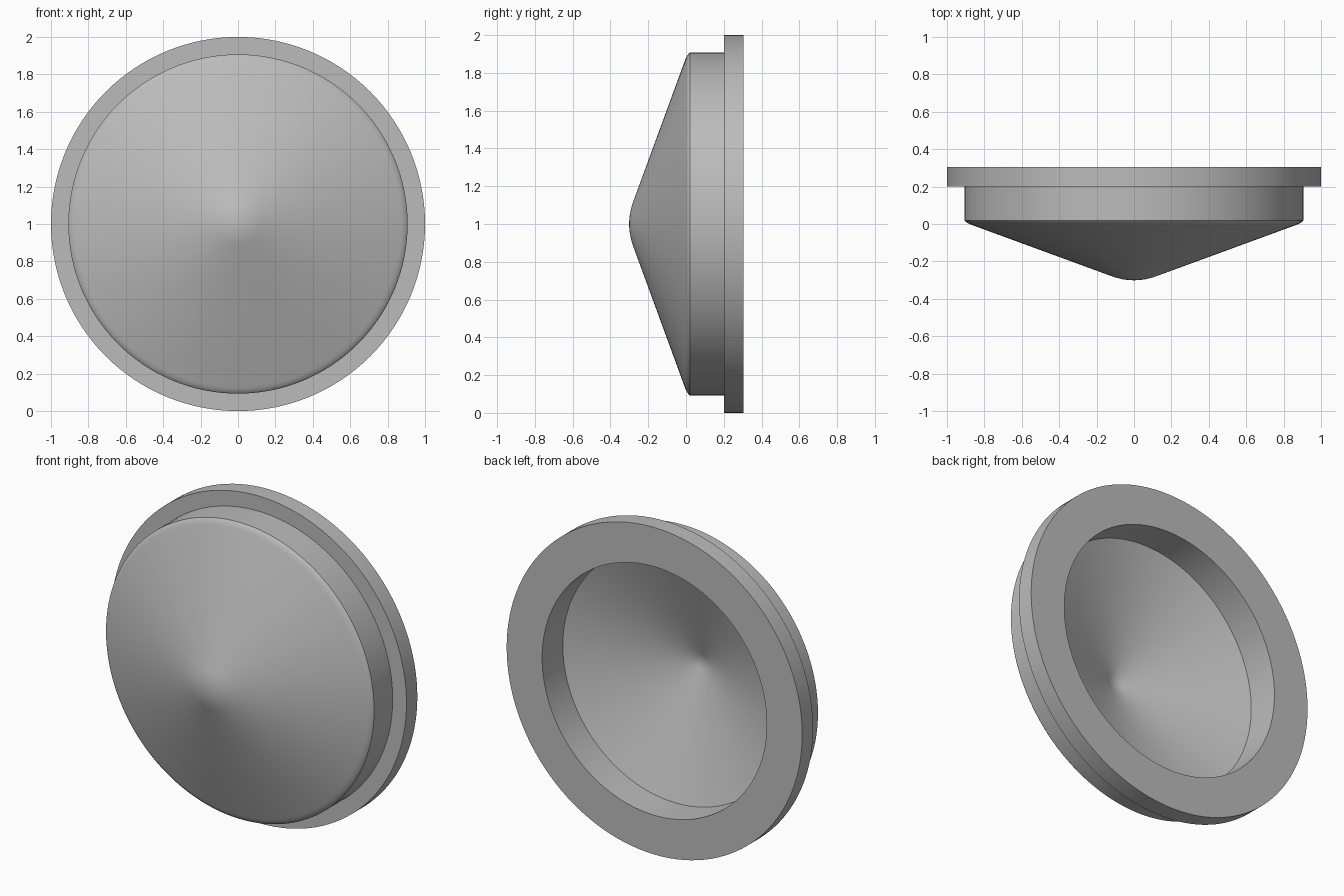
import bpy, bmesh
from math import pi, radians
from mathutils import Matrix, Vector

cube = bpy.data.objects.get("Cube")
if cube:
    bpy.data.objects.remove(cube, do_unlink=True)

SEGMENTS = 128
SLOPE = 0.367

grey = bpy.data.materials.new("plain_grey")
grey.use_nodes = True
colour = (0.5, 0.5, 0.5, 1)
grey.diffuse_color = colour
grey.node_tree.nodes["Principled BSDF"].inputs["Base Color"].default_value = colour


def rounded(a, corner, b, steps=6):
    """Quadratic arc of (radius, y) points that rounds off a corner."""
    a, corner, b = Vector(a), Vector(corner), Vector(b)
    return [a * (1 - t) ** 2 + corner * 2 * t * (1 - t) + b * t * t
            for t in (i / steps for i in range(steps + 1))]


def cone_tip(apex, radius):
    """Rounded tip of a cone, from the axis outwards."""
    arc = rounded((-radius, apex + SLOPE * radius), (0, apex),
                  (radius, apex + SLOPE * radius), 12)
    return [(max(p.x, 0), p.y) for p in arc[6:]]


def lathe(name, profile):
    """Spin (radius, y) points about the y axis through z = 1."""
    bm = bmesh.new()
    verts = [bm.verts.new((r, y, 0)) for r, y in profile]
    edges = [bm.edges.new(pair) for pair in zip(verts, verts[1:])]
    bmesh.ops.spin(bm, geom=verts + edges, cent=(0, 0, 0), axis=(0, 1, 0),
                   angle=2 * pi, steps=SEGMENTS, use_merge=True)
    bmesh.ops.remove_doubles(bm, verts=bm.verts, dist=0.0002)
    bmesh.ops.recalc_face_normals(bm, faces=bm.faces)
    bmesh.ops.transform(bm, matrix=Matrix.Translation((0, 0, 1)), verts=bm.verts)
    mesh = bpy.data.meshes.new(name)
    bm.to_mesh(mesh)
    bm.free()
    mesh.materials.append(grey)
    obj = bpy.data.objects.new(name, mesh)
    bpy.context.collection.objects.link(obj)
    bpy.ops.object.select_all(action="DESELECT")
    obj.select_set(True)
    bpy.context.view_layer.objects.active = obj
    bpy.ops.object.shade_smooth_by_angle(angle=radians(28))
    return obj


# Outer cone with rounded tip and softened rim, then body and flange
outside = cone_tip(-0.323, 0.12)
outside += rounded((0.87, -0.004), (0.897, 0.006), (0.907, 0.02))
outside += [(0.907, 0.2), (1, 0.2), (1, 0.305)]

# Hollow back: straight bore, then a cone parallel to the outer one
inside = [(0.76, 0.305), (0.76, 0.105)]
inside += reversed(cone_tip(-0.174, 0.05))

lathe("conical_cap", outside + inside)
